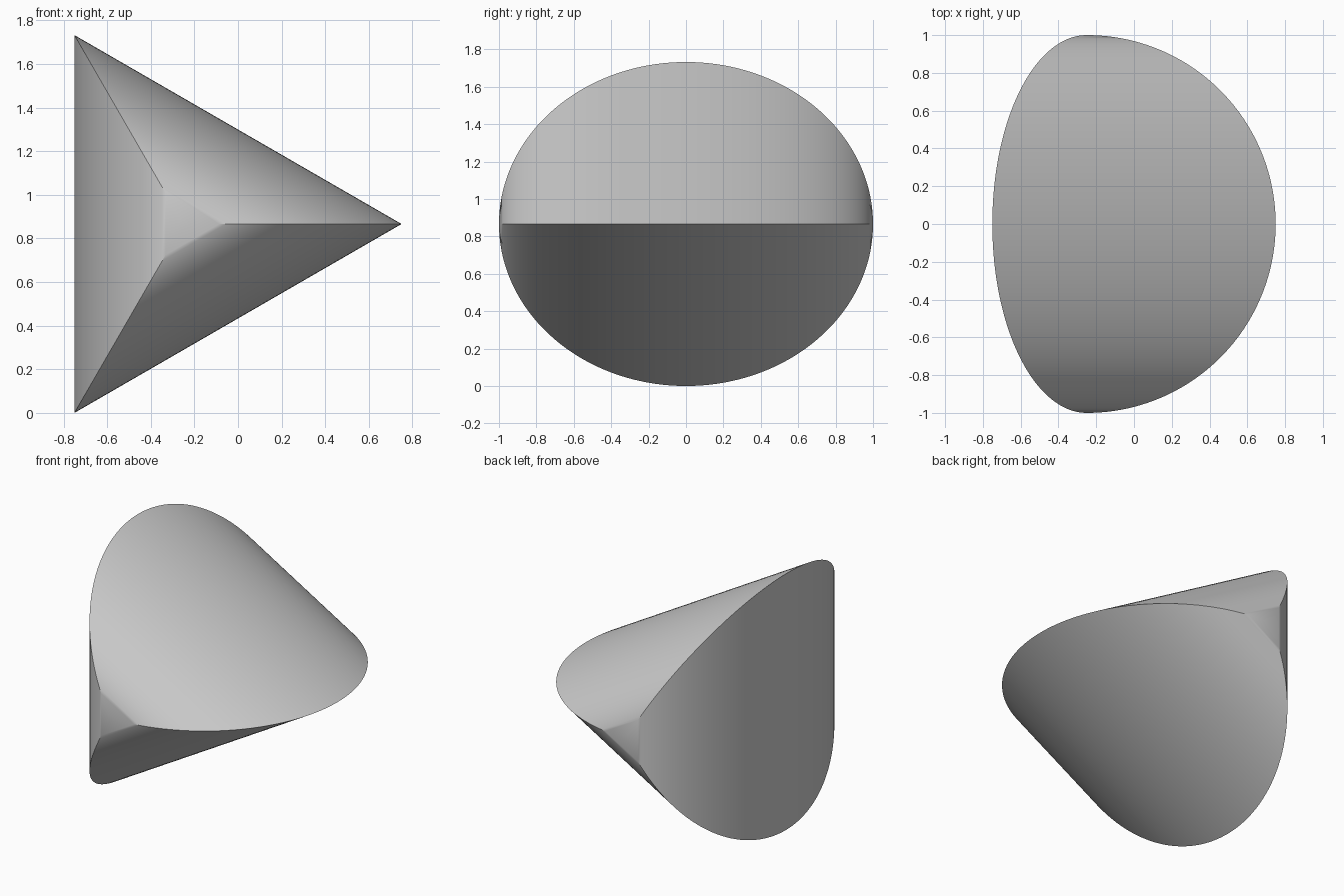
import bpy, bmesh
from math import sin, cos, pi, radians, sqrt

if "Cube" in bpy.data.objects:
    bpy.data.objects.remove(bpy.data.objects["Cube"])

STEPS = 96          # slices from front pole to back pole
CX, CZ = -0.25, sqrt(3) / 2   # centre of the triangular section

bm = bmesh.new()

# Triangular slices whose size follows a semicircle along y
def ring(t):
    y, s = -cos(t), sin(t)
    return [bm.verts.new((CX + s * cos(a), y, CZ + s * sin(a)))
            for a in (0, 2 * pi / 3, 4 * pi / 3)]

rings = [ring(pi * i / STEPS) for i in range(1, STEPS)]
front = bm.verts.new((CX, -1, CZ))
back = bm.verts.new((CX, 1, CZ))

# Three curved sides joined between slices, closed at the poles
for k in range(3):
    n = (k + 1) % 3
    for a, b in zip(rings, rings[1:]):
        bm.faces.new((a[k], a[n], b[n], b[k]))
    bm.faces.new((front, rings[0][n], rings[0][k]))
    bm.faces.new((back, rings[-1][k], rings[-1][n]))

bmesh.ops.recalc_face_normals(bm, faces=bm.faces)
mesh = bpy.data.meshes.new("three_sided_dome")
bm.to_mesh(mesh)
bm.free()

solid = bpy.data.objects.new("three_sided_dome", mesh)
bpy.context.collection.objects.link(solid)
bpy.context.view_layer.objects.active = solid
solid.select_set(True)
bpy.ops.object.shade_smooth_by_angle(angle=radians(30))
